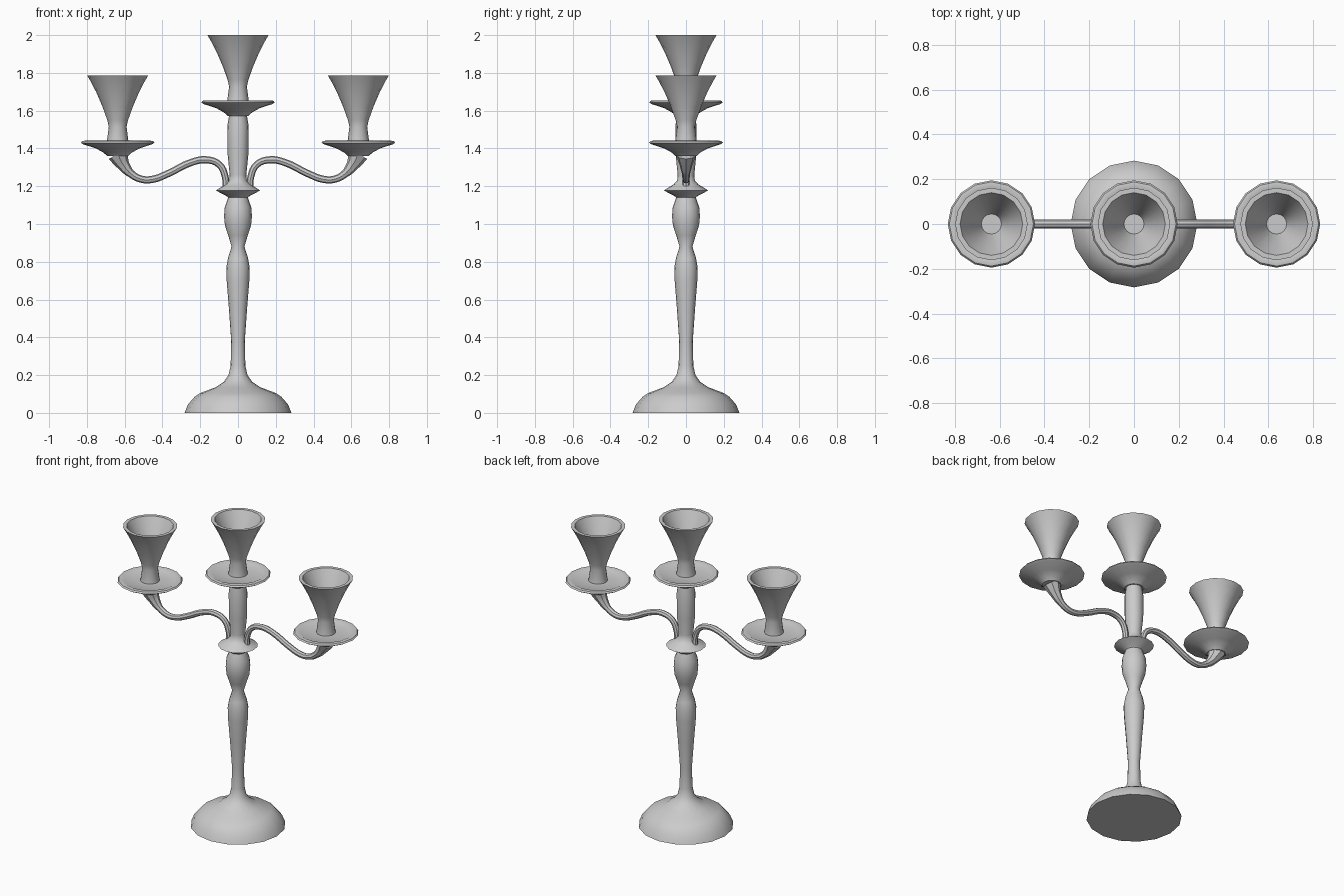
import bpy, math

if "Cube" in bpy.data.objects:
    bpy.data.objects.remove(bpy.data.objects["Cube"])

SIDES = 16


def finish(obj, angle=40):
    bpy.ops.object.select_all(action='DESELECT')
    obj.select_set(True)
    bpy.context.view_layer.objects.active = obj
    bpy.ops.object.shade_smooth_by_angle(angle=math.radians(angle))


def lathe(name, profile, location=(0, 0, 0)):
    """Revolve (radius, z) points about z and cap both ends."""
    verts, faces = [], []
    for r, z in profile:
        for i in range(SIDES):
            a = 2 * math.pi * i / SIDES
            verts.append((r * math.cos(a), r * math.sin(a), z))
    for k in range(len(profile) - 1):
        for i in range(SIDES):
            j = (i + 1) % SIDES
            faces.append((k * SIDES + i, k * SIDES + j,
                          (k + 1) * SIDES + j, (k + 1) * SIDES + i))
    faces.append(tuple(reversed(range(SIDES))))
    faces.append(tuple(range((len(profile) - 1) * SIDES, len(profile) * SIDES)))
    mesh = bpy.data.meshes.new(name)
    mesh.from_pydata(verts, [], faces)
    obj = bpy.data.objects.new(name, mesh)
    bpy.context.collection.objects.link(obj)
    obj.location = location
    finish(obj)
    return obj


def arm(name, path, side):
    """Tube through (x, z, radius) points, mirrored by side."""
    curve = bpy.data.curves.new(name, 'CURVE')
    curve.dimensions = '3D'
    curve.bevel_depth = 0.01
    curve.bevel_resolution = 2
    curve.resolution_u = 4
    curve.use_fill_caps = True
    spline = curve.splines.new('BEZIER')
    spline.bezier_points.add(len(path) - 1)
    for p, (x, z, r) in zip(spline.bezier_points, path):
        p.co = (side * x, 0, z)
        p.handle_left_type = p.handle_right_type = 'AUTO'
        p.radius = r / 0.01
    obj = bpy.data.objects.new(name, curve)
    bpy.context.collection.objects.link(obj)
    bpy.ops.object.select_all(action='DESELECT')
    obj.select_set(True)
    bpy.context.view_layer.objects.active = obj
    bpy.ops.object.convert(target='MESH')
    finish(bpy.context.view_layer.objects.active)


# Foot and turned stem
lathe("base_and_stem", [
    (0.283, 0), (0.265, 0.045), (0.23, 0.085), (0.20, 0.105), (0.12, 0.135),
    (0.075, 0.165), (0.05, 0.20), (0.039, 0.25), (0.036, 0.38), (0.048, 0.55),
    (0.06, 0.70), (0.062, 0.77), (0.053, 0.82), (0.034, 0.88), (0.052, 0.94),
    (0.069, 0.99), (0.074, 1.04), (0.07, 1.09), (0.052, 1.14), (0.06, 1.147),
    (0.118, 1.178), (0.065, 1.21), (0.047, 1.23), (0.044, 1.26),
    (0.055, 1.37), (0.056, 1.52), (0.045, 1.59)])

# Drip dish and flared, hollow cup, heights relative to the dish rim
DISH = [(0.056, -0.07), (0.075, -0.052), (0.115, -0.03), (0.182, -0.008),
        (0.195, 0.0), (0.188, 0.009), (0.168, 0.012), (0.15, 0.003), (0.05, 0.002)]
CUP = [(0.058, 0.0), (0.047, 0.085), (0.055, 0.12), (0.08, 0.19),
       (0.112, 0.265), (0.143, 0.325), (0.162, 0.357), (0.14, 0.357),
       (0.12, 0.315), (0.09, 0.25), (0.065, 0.19), (0.045, 0.14)]
for label, x, z in (("left", -0.637, 1.43), ("centre", 0, 1.643), ("right", 0.637, 1.43)):
    lathe(label + "_drip_dish", DISH, (x, 0, z))
    lathe(label + "_candle_cup", CUP, (x, 0, z))

# S-shaped arms flaring into the side dishes
ARM = [(0.064, 1.18, 0.018), (0.068, 1.25, 0.018), (0.10, 1.315, 0.018),
       (0.17, 1.34, 0.019), (0.25, 1.325, 0.019), (0.37, 1.267, 0.019),
       (0.45, 1.237, 0.019), (0.51, 1.237, 0.019), (0.565, 1.265, 0.021),
       (0.605, 1.31, 0.033), (0.637, 1.37, 0.055)]
for label, side in (("left", -1), ("right", 1)):
    arm(label + "_arm", ARM, side)
